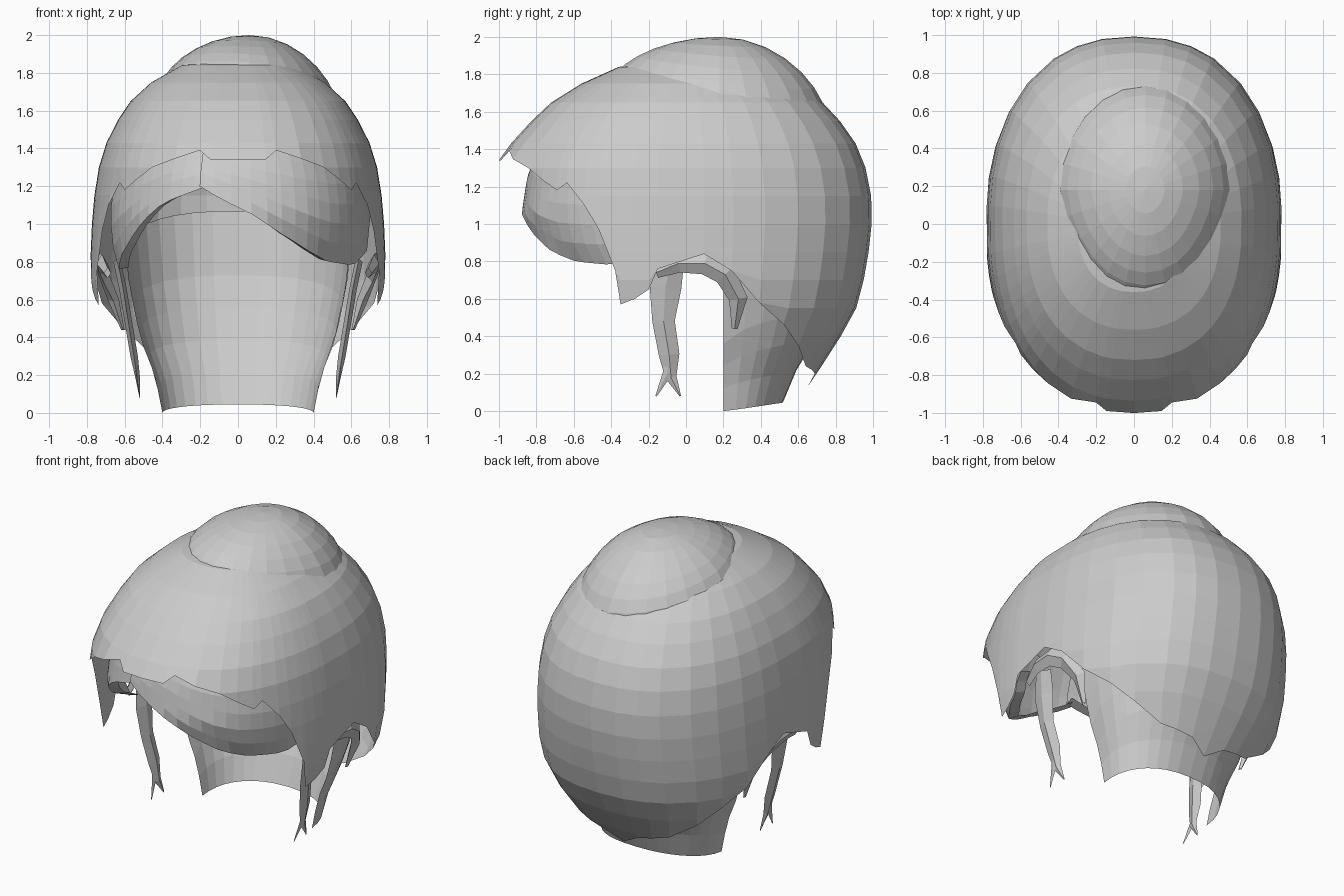
import bpy
import bmesh
from math import sin, cos, pi, radians, copysign
from mathutils import Vector

cube = bpy.data.objects.get("Cube")
if cube:
    bpy.data.objects.remove(cube, do_unlink=True)

hair = bpy.data.materials.new("hair grey")
hair.use_nodes = True
grey = (0.6, 0.6, 0.6, 1.0)
hair.diffuse_color = grey
hair.node_tree.nodes["Principled BSDF"].inputs["Base Color"].default_value = grey


def lookup(table, key):
    """Interpolate the rows of a table sorted by their first entry."""
    if key <= table[0][0]:
        return table[0][1:]
    for low, high in zip(table, table[1:]):
        if key <= high[0]:
            t = (key - low[0]) / (high[0] - low[0])
            return [a + (b - a) * t for a, b in zip(low[1:], high[1:])]
    return table[-1][1:]


def surface(name, columns, closed=False):
    """Skin a list of equal-length point columns with flat faces."""
    bm = bmesh.new()
    grid = [[bm.verts.new(p) for p in col] for col in columns]
    if closed:
        grid.append(grid[0])
    for left, right in zip(grid, grid[1:]):
        for i in range(len(left) - 1):
            bm.faces.new((left[i], right[i], right[i + 1], left[i + 1]))
    bmesh.ops.remove_doubles(bm, verts=bm.verts, dist=0.0005)
    bmesh.ops.recalc_face_normals(bm, faces=bm.faces)
    mesh = bpy.data.meshes.new(name)
    bm.to_mesh(mesh)
    bm.free()
    mesh.materials.append(hair)
    obj = bpy.data.objects.new(name, mesh)
    bpy.context.collection.objects.link(obj)
    return obj


def squared(value):
    return copysign(abs(value) ** 0.87, value)


def ring_point(profile, angle, z, scale=1.0, centre=0.0):
    """Point on a squarish oval ring; angle 0 is the front, 180 the back."""
    width, front, back = lookup(profile, z)
    a = radians(angle)
    depth = front if cos(a) > 0 else back
    return (scale * width * squared(sin(a)), centre - scale * depth * squared(cos(a)), z)


# Main shell: height, half width, front depth, back depth
shell_profile = [
    (0.13, 0.5, 0.8, 0.65), (0.35, 0.69, 0.9, 0.8), (0.55, 0.765, 1, 0.91),
    (0.7, 0.785, 1, 0.95), (0.9, 0.78, 1.02, 0.985), (1.1, 0.77, 1.02, 1),
    (1.35, 0.73, 1, 0.95), (1.5, 0.67, 0.88, 0.87), (1.65, 0.57, 0.72, 0.73),
    (1.75, 0.46, 0.56, 0.55), (1.84, 0.3, 0.36, 0.28), (1.88, 0, 0, 0)]
# Lower hem: angle, height
shell_hem = [
    (0, 1.34), (9, 1.34), (13.5, 1.39), (35, 1.3), (50, 1.18), (54, 1.22),
    (61, 1.1), (66, 0.97), (71, 0.75), (72.6, 0.57), (77, 0.6), (81, 0.65),
    (83.5, 0.76), (94, 0.84), (102, 0.75), (112, 0.58), (136, 0.35),
    (150, 0.24), (170, 0.2), (180, 0.13)]
levels = [0.13, 0.24, 0.4, 0.55, 0.7, 0.85, 1, 1.15, 1.3, 1.43, 1.55,
          1.65, 1.75, 1.84, 1.88]
half = sorted({a for a, z in shell_hem} | {24, 43, 124, 160})
columns = []
for angle in half + [-a for a in reversed(half[1:-1])]:
    hem = lookup(shell_hem, abs(angle))[0]
    # Bands are level all round; those below the hem collapse onto it
    columns.append([ring_point(shell_profile, angle, max(hem, z)) for z in levels])
surface("hair_shell", columns, closed=True)

# Raised tuft on the crown, leaning to one side
columns = []
for k in range(24):
    a = 2 * pi * k / 24
    rim = 1.7 - 0.05 * sin(a) + 0.09 * cos(a)
    col = []
    for i in range(8):
        s = cos(pi / 2 * i / 7)
        lift = (1 - s * s) ** 0.7
        pinch = 1 - 0.12 * max(0, cos(a)) * abs(sin(a))
        col.append((0.06 + 0.46 * s * pinch * sin(a), 0.18 - 0.56 * s * cos(a),
                    rim + (2 - rim) * lift))
    columns.append(col)
surface("crown_tuft", columns, closed=True)

# Swept fringe under the front hem, in two locks from an off-centre parting
fringe_profile = [
    (0.76, 0.67, 0.71, 0.7), (0.85, 0.7, 0.81, 0.7), (1.05, 0.72, 0.88, 0.7),
    (1.25, 0.69, 0.85, 0.7), (1.45, 0.61, 0.77, 0.7)]
locks = {
    "fringe_left": (1.0, [(-14, 1.2), (0, 1.09), (14, 0.96), (30, 0.85),
                          (41, 0.8), (62, 0.78), (76, 0.86)]),
    "fringe_right": (0.97, [(-75, 0.76), (-58, 0.88), (-45, 1), (-32, 1.11), (-11, 1.2)])}
for name, (scale, hem_line) in locks.items():
    columns = []
    first, last = hem_line[0][0], hem_line[-1][0]
    count = round((last - first) / 6)
    for k in range(count + 1):
        angle = first + (last - first) * k / count
        hem = lookup(hem_line, angle)[0]
        tuck = ring_point(fringe_profile, angle, hem, scale * 0.92)
        col = [(tuck[0], tuck[1], hem + 0.01)]
        col += [ring_point(fringe_profile, angle, hem + (1.42 - hem) * i / 6, scale)
                for i in range(7)]
        columns.append(col)
    surface(name, columns)

# Inner nape panel reaching below the shell
nape_profile = [
    (0, 0.4, 0.3, 0.3), (0.2, 0.44, 0.3, 0.38), (0.4, 0.52, 0.3, 0.5),
    (0.7, 0.58, 0.3, 0.6), (1.07, 0.62, 0.3, 0.64)]
columns = []
for k in range(19):
    angle = 90 + 180 * k / 18
    middle = max(0, -cos(radians(angle)))
    low, high = 0.045 * middle, 0.72 + 0.35 * middle ** 0.5
    columns.append([ring_point(nape_profile, angle, low + (high - low) * i / 6, centre=0.2)
                    for i in range(7)])
surface("nape_panel", columns)


def strand(name, path, thickness):
    """Flat four-sided strand; path rows are x, y, z, half width."""
    for side, label in ((1, "left"), (-1, "right")):
        points = [Vector(p[:3]) for p in path]
        rings = []
        for i, p in enumerate(points):
            along = points[min(i + 1, len(points) - 1)] - points[max(i - 1, 0)]
            across = Vector((0, -along.z, along.y)).normalized() * path[i][3]
            out = Vector((thickness * min(1, path[i][3] / 0.05), 0, 0))
            ring = [p + across, p + out, p - across, p - out, p + across]
            rings.append([(side * v.x, v.y, v.z) for v in ring])
        surface(name + "_" + label, rings)


# Loose strands in front of, over and behind each ear
strand("front_wisp", [(0.64, -0.08, 0.8, 0.07), (0.61, -0.11, 0.66, 0.085),
                      (0.58, -0.12, 0.48, 0.06), (0.55, -0.09, 0.3, 0.055),
                      (0.53, -0.08, 0.18, 0.03), (0.52, -0.03, 0.08, 0.004)], 0.02)
strand("wisp_tip", [(0.56, -0.08, 0.35, 0.03), (0.54, -0.1, 0.2, 0.025),
                    (0.52, -0.16, 0.08, 0.004)], 0.012)
strand("ear_lock", [(0.69, -0.16, 0.74, 0.03), (0.72, -0.04, 0.79, 0.05),
                    (0.73, 0.1, 0.79, 0.06), (0.71, 0.21, 0.73, 0.06),
                    (0.66, 0.28, 0.6, 0.05), (0.61, 0.26, 0.44, 0.015)], 0.03)
